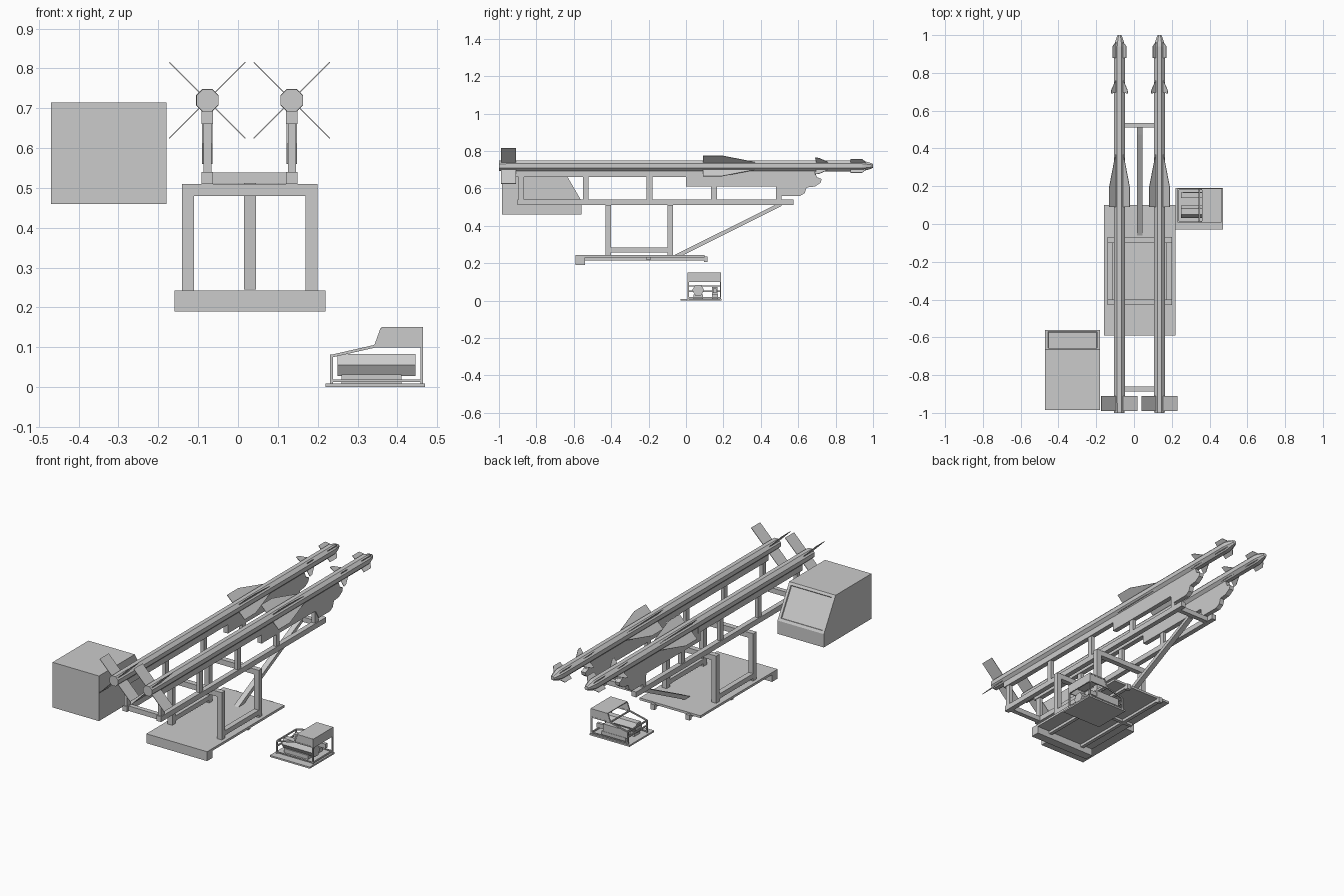
import bpy, bmesh, math
from mathutils import Vector, Matrix

if "Cube" in bpy.data.objects:
    bpy.data.objects.remove(bpy.data.objects["Cube"])

RAILS = (-0.077, 0.135)   # x of the two missiles and their launch rails
AXIS_Z = 0.72             # height of the missile centreline


def make(name, bm):
    bmesh.ops.recalc_face_normals(bm, faces=bm.faces)
    me = bpy.data.meshes.new(name)
    bm.to_mesh(me)
    bm.free()
    ob = bpy.data.objects.new(name, me)
    bpy.context.collection.objects.link(ob)
    return ob


def add_box(bm, x0, x1, y0, y1, z0, z1):
    m = Matrix.Translation(((x0 + x1) / 2, (y0 + y1) / 2, (z0 + z1) / 2))
    bmesh.ops.create_cube(bm, size=1, matrix=m @ Matrix.Diagonal((x1 - x0, y1 - y0, z1 - z0, 1)))


def boxes(name, items):
    bm = bmesh.new()
    for b in items:
        add_box(bm, *b)
    return make(name, bm)


def add_prism(bm, pts, place, t0, t1):
    """Extrude a 2D outline; place(a, b, t) gives the 3D point."""
    lo = [bm.verts.new(place(a, b, t0)) for a, b in pts]
    hi = [bm.verts.new(place(a, b, t1)) for a, b in pts]
    bm.faces.new(lo)
    bm.faces.new(hi)
    n = len(pts)
    for i in range(n):
        j = (i + 1) % n
        bm.faces.new((lo[i], lo[j], hi[j], hi[i]))


def add_lathe(bm, rings, sides, place):
    """Closed turned shape from (position, radius) rings, flat side up."""
    loops = []
    for t, r in rings:
        ang = [2 * math.pi * (i + 0.5) / sides for i in range(sides)]
        loops.append([bm.verts.new(place(t, r * math.cos(a), r * math.sin(a))) for a in ang])
    bm.faces.new(loops[0])
    bm.faces.new(loops[-1])
    for p, q in zip(loops, loops[1:]):
        for i in range(sides):
            j = (i + 1) % sides
            bm.faces.new((p[i], p[j], q[j], q[i]))


def add_bar(bm, p, q, w):
    p, q = Vector(p), Vector(q)
    d = q - p
    m = Matrix.Translation((p + q) / 2) @ d.to_track_quat('Z', 'Y').to_matrix().to_4x4()
    bmesh.ops.create_cube(bm, size=1, matrix=m @ Matrix.Diagonal((w, w, d.length, 1)))


# Fin outlines as (y, radial distance)
FINS = {
    "tail_fins": [(-0.99, 0.01), (-0.99, 0.135), (-0.91, 0.135), (-0.91, 0.01)],
    "wings": [(0.09, 0.01), (0.09, 0.078), (0.19, 0.078), (0.37, 0.029), (0.37, 0.01)],
    "canards": [(0.70, 0.01), (0.69, 0.062), (0.71, 0.06), (0.76, 0.029), (0.76, 0.01)],
    "nose_fins": [(0.88, 0.01), (0.88, 0.052), (0.94, 0.052), (0.96, 0.03), (0.96, 0.005)],
}
# Side outline (y, z) of the launch shoe under each missile
SHOE = [(0, 0.695), (0, 0.61), (0.48, 0.61), (0.51, 0.56), (0.61, 0.56), (0.635, 0.575),
        (0.645, 0.605), (0.69, 0.61), (0.72, 0.63), (0.725, 0.65), (0.70, 0.66), (0.685, 0.695)]

for side, cx in zip(("left", "right"), RAILS):
    # Missile body with tapered nose
    bm = bmesh.new()
    add_lathe(bm, [(-1, 0.03), (-0.9, 0.031), (0.94, 0.031), (0.955, 0.028), (0.99, 0.016), (1, 0.011)], 8,
              lambda t, u, v: (cx + u, t, AXIS_Z + v))
    make(f"{side}_missile_body", bm)
    # Four sets of fins in an X layout
    for name, outline in FINS.items():
        bm = bmesh.new()
        for k in range(4):
            a = math.radians(45 + 90 * k)
            c, s = math.cos(a), math.sin(a)
            add_prism(bm, outline, lambda y, r, t: (cx + r * c - t * s, y, AXIS_Z + r * s + t * c),
                      -0.0015, 0.0015)
        make(f"{side}_{name}", bm)
    # Launch rail truss
    w, p = 0.014, 0.010
    items = [(cx - w, cx + w, -0.91, 0.02, 0.66, 0.695), (cx - w, cx + w, -0.90, 0.575, 0.51, 0.54)]
    for y in (-0.895, -0.55, -0.21, 0.135, 0.48):
        items.append((cx - p, cx + p, y, y + 0.03, 0.53, 0.67))
    boxes(f"{side}_launch_rail", items)
    bm = bmesh.new()
    add_prism(bm, SHOE, lambda y, z, t: (cx + t, y, z), -0.0135, 0.0135)
    make(f"{side}_launch_shoe", bm)

# Bars joining the two rails
boxes("rail_cross_bars", [(RAILS[0], RAILS[1], y, y + 0.026, 0.511, 0.539) for y in (-0.886, 0.51)])

# Support frame: two portals joined by low side bars
items = []
for y in (-0.43, -0.10):
    items.append((-0.14, 0.20, y, y + 0.03, 0.48, 0.51))
    for x in (-0.14, 0.17):
        items.append((x, x + 0.03, y, y + 0.03, 0.24, 0.485))
for x in (-0.14, 0.17):
    items.append((x, x + 0.03, -0.41, -0.09, 0.258, 0.285))
boxes("support_frame", items)

# Diagonal strut to the front of the rails
bm = bmesh.new()
add_prism(bm, [(-0.06, 0.245), (-0.01, 0.245), (0.51, 0.505), (0.51, 0.525), (0.475, 0.51)],
          lambda y, z, t: (t, y, z), 0.015, 0.045)
make("diagonal_strut", bm)

# Base plate with rear lip and under-beams
boxes("base_plate", [(-0.16, 0.22, -0.585, 0.10, 0.23, 0.243), (-0.16, 0.22, -0.59, -0.54, 0.19, 0.243)])
items = [(-0.15, 0.21, -0.21, -0.19, 0.216, 0.232)]
for x in (-0.09, 0.13):
    items.append((x - 0.01, x + 0.01, -0.545, 0.112, 0.215, 0.232))
    items.append((x - 0.012, x + 0.012, 0.095, 0.115, 0.206, 0.236))
boxes("base_beams", items)

# Operator cabin with sloped face and inset window
bm = bmesh.new()
add_prism(bm, [(-0.985, 0.46), (-0.56, 0.46), (-0.56, 0.535), (-0.665, 0.715), (-0.985, 0.715)],
          lambda y, z, t: (t, y, z), -0.47, -0.18)
bm.normal_update()
slope = [f for f in bm.faces if f.normal.length and abs(f.normal.y) > 0.2 and abs(f.normal.z) > 0.2]
bmesh.ops.recalc_face_normals(bm, faces=bm.faces)
bmesh.ops.inset_region(bm, faces=slope, thickness=0.022, depth=0)
bmesh.ops.inset_region(bm, faces=slope, thickness=0.003, depth=-0.006)
make("operator_cabin", bm)

# Generator: floor and skids
boxes("generator_floor", [(0.22, 0.47, -0.03, 0.19, 0, 0.009),
                          (0.26, 0.41, 0.04, 0.09, 0.009, 0.032),
                          (0.26, 0.41, 0.14, 0.17, 0.009, 0.032)])

# Generator: tubular cage, same path on both sides
bm = bmesh.new()
path = [(0.235, 0.005), (0.235, 0.078), (0.345, 0.103), (0.361, 0.147), (0.461, 0.147), (0.461, 0.005)]
for y in (0.012, 0.184):
    for (xa, za), (xb, zb) in zip(path, path[1:]):
        add_bar(bm, (xa, y, za), (xb, y, zb), 0.007)
    add_bar(bm, (0.345, y, 0.103), (0.461, y, 0.103), 0.006)
    add_bar(bm, (0.235, y, 0.016), (0.461, y, 0.016), 0.006)
for x, z in ((0.235, 0.078), (0.235, 0.05), (0.345, 0.103), (0.461, 0.103), (0.461, 0.016)):
    add_bar(bm, (x, 0.012, z), (x, 0.184, z), 0.007)
make("generator_cage", bm)

# Generator: roof, back and upper side panels
boxes("generator_canopy", [(0.36, 0.465, 0.01, 0.188, 0.146, 0.151),
                           (0.460, 0.465, 0.01, 0.188, 0.10, 0.15)])
bm = bmesh.new()
for y in (0.011, 0.183):
    add_prism(bm, [(0.345, 0.103), (0.461, 0.103), (0.461, 0.148), (0.361, 0.148)],
              lambda x, z, t: (x, t, z), y, y + 0.003)
make("generator_side_panels", bm)

# Generator: six-sided engine drum and smaller tank
bm = bmesh.new()
add_lathe(bm, [(0.25, 0.032), (0.445, 0.032)], 6, lambda t, u, v: (t, 0.065 + v, 0.056 + u))
make("engine_drum", bm)
boxes("fuel_tank", [(0.25, 0.40, 0.138, 0.168, 0.03, 0.074), (0.40, 0.445, 0.145, 0.162, 0.04, 0.065)])
